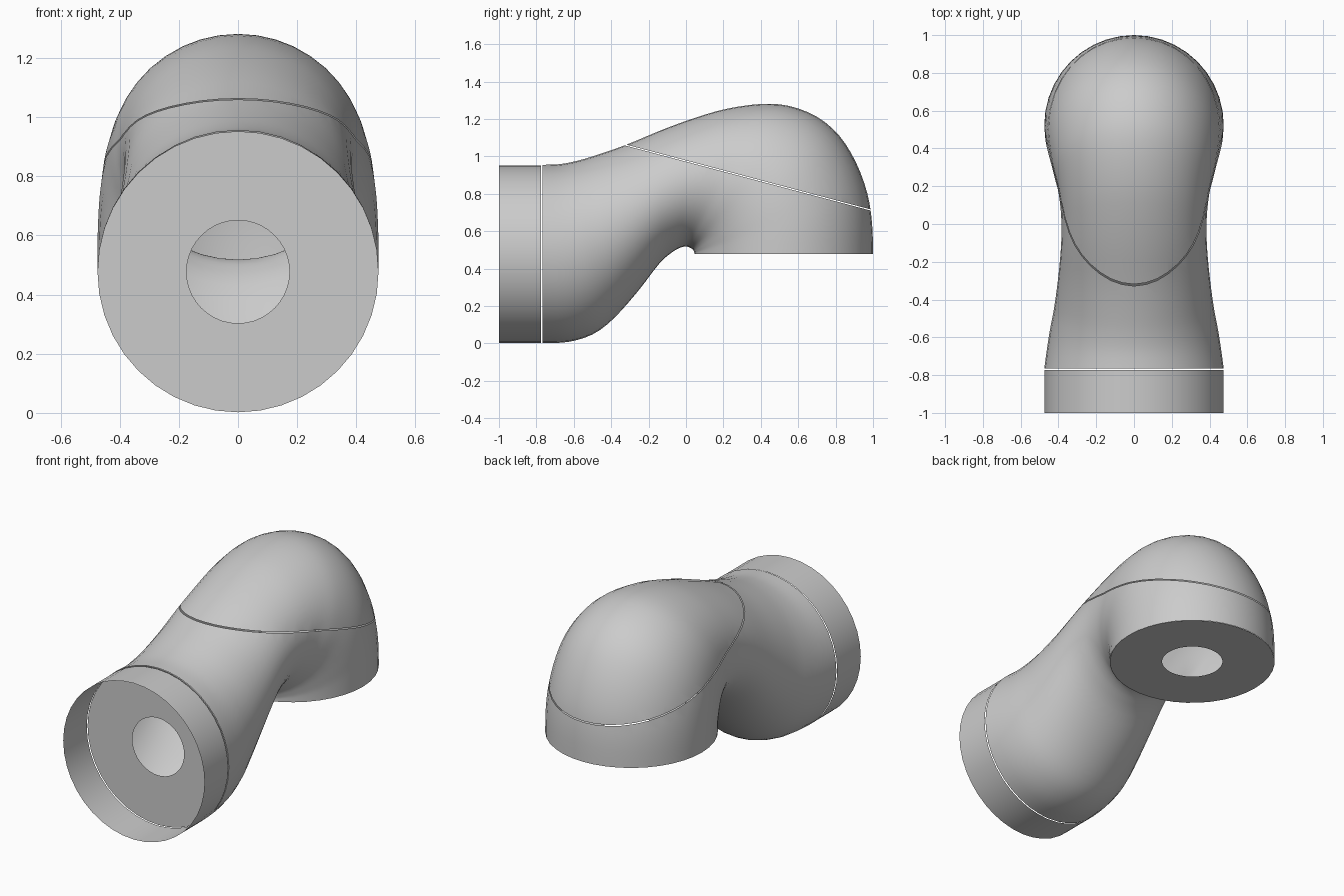
import bpy, bmesh, math
from mathutils import Vector

if "Cube" in bpy.data.objects:
    bpy.data.objects.remove(bpy.data.objects["Cube"])

SEG = 40
R, MID, HOLE = 0.475, 0.477, 0.174

# Bent tube sections: outer (y, z), inner (y, z), half width
SECTIONS = [
    (-.766, .955, -.766, .002, .475),
    (-.68, .958, -.63, .008, .460),
    (-.60, .972, -.50, .048, .443),
    (-.50, 1.000, -.39, .130, .423),
    (-.32, 1.062, -.26, .275, .402),
    (-.12, 1.145, -.14, .430, .387),
    (.06, 1.210, -.07, .490, .384),
    (.22, 1.255, -.03, .512, .390),
    (.40, 1.280, .00, .518, .405),
    (.55, 1.270, .02, .512, .425),
    (.70, 1.212, .033, .505, .443),
    (.82, 1.110, .040, .497, .458),
    (.91, .965, .043, .490, .468),
    (.97, .800, .045, .484, .473),
    (.995, .640, .045, .480, .475),
    (1.00, .477, .045, .477, .475),
]


def spline(rows, steps):
    """Smoothly interpolate the section table."""
    out = []
    for i in range(len(rows) - 1):
        p0, p1 = rows[max(i - 1, 0)], rows[i]
        p2, p3 = rows[i + 1], rows[min(i + 2, len(rows) - 1)]
        for k in range(steps):
            t = k / steps
            out.append([b + .5 * t * (c - a + t * (2*a - 5*b + 4*c - d + t * (3*(b - c) + d - a)))
                        for a, b, c, d in zip(p0, p1, p2, p3)])
    return out + [list(rows[-1])]


def ellipse(row):
    oy, oz, iy, iz, w = row
    pts = []
    for k in range(SEG):
        a = 2 * math.pi * k / SEG
        f = .5 + .5 * math.cos(a)
        pts.append(Vector((w * math.sin(a), iy + (oy - iy) * f, iz + (oz - iz) * f)))
    return pts


def loft(name, rings, smooth=True, cut=None):
    """Skin a list of rings, optionally trimmed by a plane (point, normal)."""
    bm = bmesh.new()
    vs = [[bm.verts.new(p) for p in ring] for ring in rings]
    for a, b in zip(vs, vs[1:]):
        for k in range(SEG):
            j = (k + 1) % SEG
            bm.faces.new((a[k], a[j], b[j], b[k]))
    if cut:
        bmesh.ops.bisect_plane(bm, geom=bm.verts[:] + bm.edges[:] + bm.faces[:],
                               plane_co=cut[0], plane_no=cut[1], clear_outer=True)
    for f in bm.faces:
        f.smooth = smooth
    me = bpy.data.meshes.new(name)
    bm.to_mesh(me)
    bm.free()
    ob = bpy.data.objects.new(name, me)
    bpy.context.collection.objects.link(ob)
    return ob


def front_ring(y, r):
    return ellipse((y, MID + r, y, MID - r, r))


def bottom_ring(r):
    return ellipse((.5225 + r, MID, .5225 - r, MID, r))


# Elbow body and its cap, split along a slanted seam
tube = [ellipse(r) for r in spline(SECTIONS, 3)]
seam = Vector((0, -.32, 1.06))
normal = Vector((0, .35, 1.32)).normalized()
gap = normal * .003
loft("elbow_body", tube, cut=(seam - gap, normal))
loft("elbow_cap", tube, cut=(seam + gap, -normal))

# Open collar at the front
loft("front_collar", [front_ring(-1, R), front_ring(-.774, R)])

# End plates with a central hole
loft("front_plate", [front_ring(-.766, HOLE), front_ring(-.766, R)], smooth=False)
loft("bottom_plate", [bottom_ring(R), bottom_ring(HOLE)], smooth=False)
